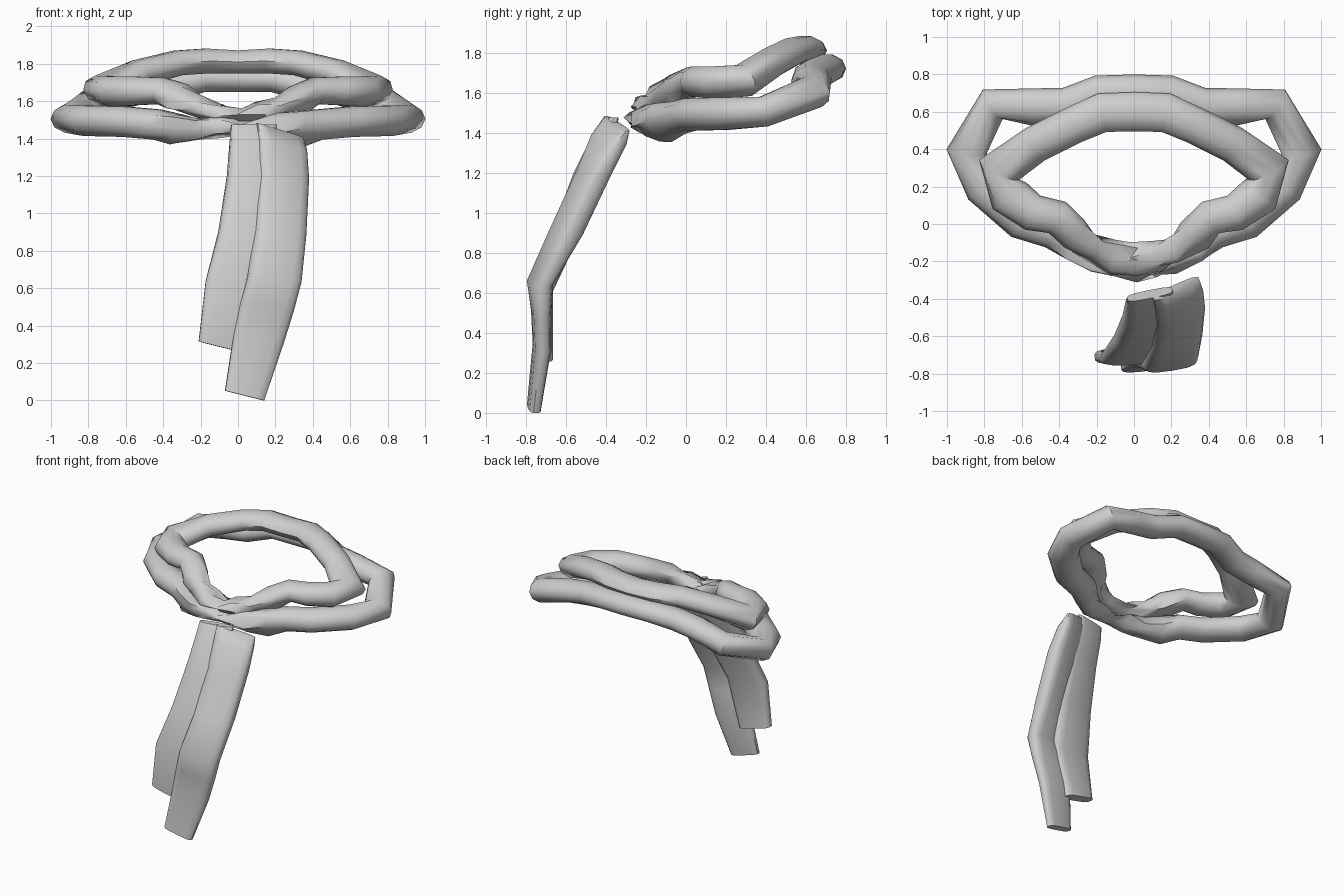
import bpy, bmesh, math, random
from mathutils import Vector

random.seed(4)
cube = bpy.data.objects.get("Cube")
if cube:
    bpy.data.objects.remove(cube)

wool = bpy.data.materials.new("light_grey_wool")
wool.use_nodes = True
GREY = (0.62, 0.62, 0.62, 1)
wool.diffuse_color = GREY
wool.node_tree.nodes["Principled BSDF"].inputs["Base Color"].default_value = GREY


def skin(name, rings, closed):
    """Join rings of points into a tube; open tubes get end caps."""
    bm = bmesh.new()
    loops = [[bm.verts.new(p) for p in ring] for ring in rings]
    pairs = list(zip(loops, loops[1:]))
    if closed:
        pairs.append((loops[-1], loops[0]))
    for a, b in pairs:
        for i in range(len(a)):
            j = (i + 1) % len(a)
            bm.faces.new((a[i], a[j], b[j], b[i]))
    if not closed:
        bm.faces.new(loops[0])
        bm.faces.new(loops[-1])
    bmesh.ops.recalc_face_normals(bm, faces=bm.faces)
    mesh = bpy.data.meshes.new(name)
    bm.to_mesh(mesh)
    bm.free()
    mesh.materials.append(wool)
    obj = bpy.data.objects.new(name, mesh)
    bpy.context.collection.objects.link(obj)
    bpy.ops.object.select_all(action='DESELECT')
    bpy.context.view_layer.objects.active = obj
    obj.select_set(True)
    bpy.ops.object.shade_smooth_by_angle(angle=math.radians(50))


def loop(name, half, sides=10):
    """Neck loop from its left half (x, y, z, half width, half height)."""
    path = half + [(-p[0], *p[1:]) for p in reversed(half) if p[0] > 0]
    rings = []
    for k, (x, y, z, w, h) in enumerate(path):
        before = Vector(path[k - 1][:3])
        after = Vector(path[(k + 1) % len(path)][:3])
        along = (after - before).normalized()
        side = along.cross(Vector((0, 0, 1))).normalized()
        up = side.cross(along)
        crumple = 0.024 if y < -0.04 else 0
        ring = []
        for i in range(sides):
            t = math.tau * i / sides
            wrinkle = Vector([random.uniform(-crumple, crumple) for _ in range(3)])
            ring.append(Vector((x, y, z)) + side * w * math.cos(t)
                        + up * h * math.sin(t) + wrinkle)
        rings.append(ring)
    skin(name, rings, True)


def tail(name, stations, sides=14):
    """Hanging end from (x, y, z, half width, half depth, yaw, end slope)."""
    rings = []
    for x, y, z, w, d, yaw, slope in stations:
        ring = []
        for i in range(sides):
            t = math.tau * (i + 0.5) / sides
            c, s = math.cos(t), math.sin(t)
            u = w * math.copysign(abs(c) ** 0.6, c)
            v = d * math.copysign(abs(s) ** 0.6, s)
            ring.append((x + u * math.cos(yaw) - v * math.sin(yaw),
                         y + u * math.sin(yaw) + v * math.cos(yaw),
                         z + u * slope))
        rings.append(ring)
    skin(name, rings, False)


# Upper, smaller loop: back to front
loop("upper_loop", [
    (0, .60, 1.81, .105, .065), (.17, .595, 1.815, .105, .07),
    (.32, .53, 1.805, .10, .07), (.53, .425, 1.75, .10, .075),
    (.72, .29, 1.66, .12, .085), (.665, .15, 1.65, .115, .085),
    (.54, .06, 1.655, .10, .08), (.41, .035, 1.655, .095, .075),
    (.32, -.06, 1.615, .09, .075), (.22, -.135, 1.565, .08, .065),
    (.11, -.175, 1.535, .075, .045), (0, -.19, 1.515, .07, .035)])

# Lower, wider loop
loop("lower_loop", [
    (0, .70, 1.72, .10, .075), (.19, .695, 1.72, .10, .075),
    (.36, .63, 1.68, .10, .08), (.54, .625, 1.655, .10, .08),
    (.755, .64, 1.605, .095, .085), (.895, .388, 1.505, .108, .08),
    (.80, .20, 1.495, .11, .085), (.60, .02, 1.49, .105, .085),
    (.43, -.035, 1.475, .10, .085), (.33, -.12, 1.45, .09, .085),
    (.20, -.18, 1.45, .08, .07), (.09, -.215, 1.465, .07, .045),
    (0, -.225, 1.47, .07, .03)])

# Long hanging end in front, pinched at the top
tail("long_tail", [
    (.225, -.345, 1.445, .135, .022, .42, -.28), (.235, -.385, 1.365, .138, .06, .40, -.2),
    (.24, -.46, 1.2, .14, .07, .30, -.1), (.225, -.60, .9, .14, .07, .26, -.1),
    (.195, -.73, .65, .145, .055, .16, -.12), (.155, -.725, .5, .145, .045, .08, -.15),
    (.11, -.72, .33, .135, .042, .08, -.2), (.035, -.76, .026, .106, .03, .1, -.25)])

# Short hanging end, partly tucked behind the long one
tail("short_tail", [
    (.085, -.375, 1.475, .125, .022, .2, 0), (.085, -.405, 1.39, .13, .05, .2, 0),
    (.085, -.485, 1.2, .145, .065, .18, 0), (.05, -.60, .9, .155, .065, .12, -.05),
    (-.02, -.71, .62, .155, .045, .04, -.12), (-.09, -.705, .285, .122, .04, .05, -.25)])
